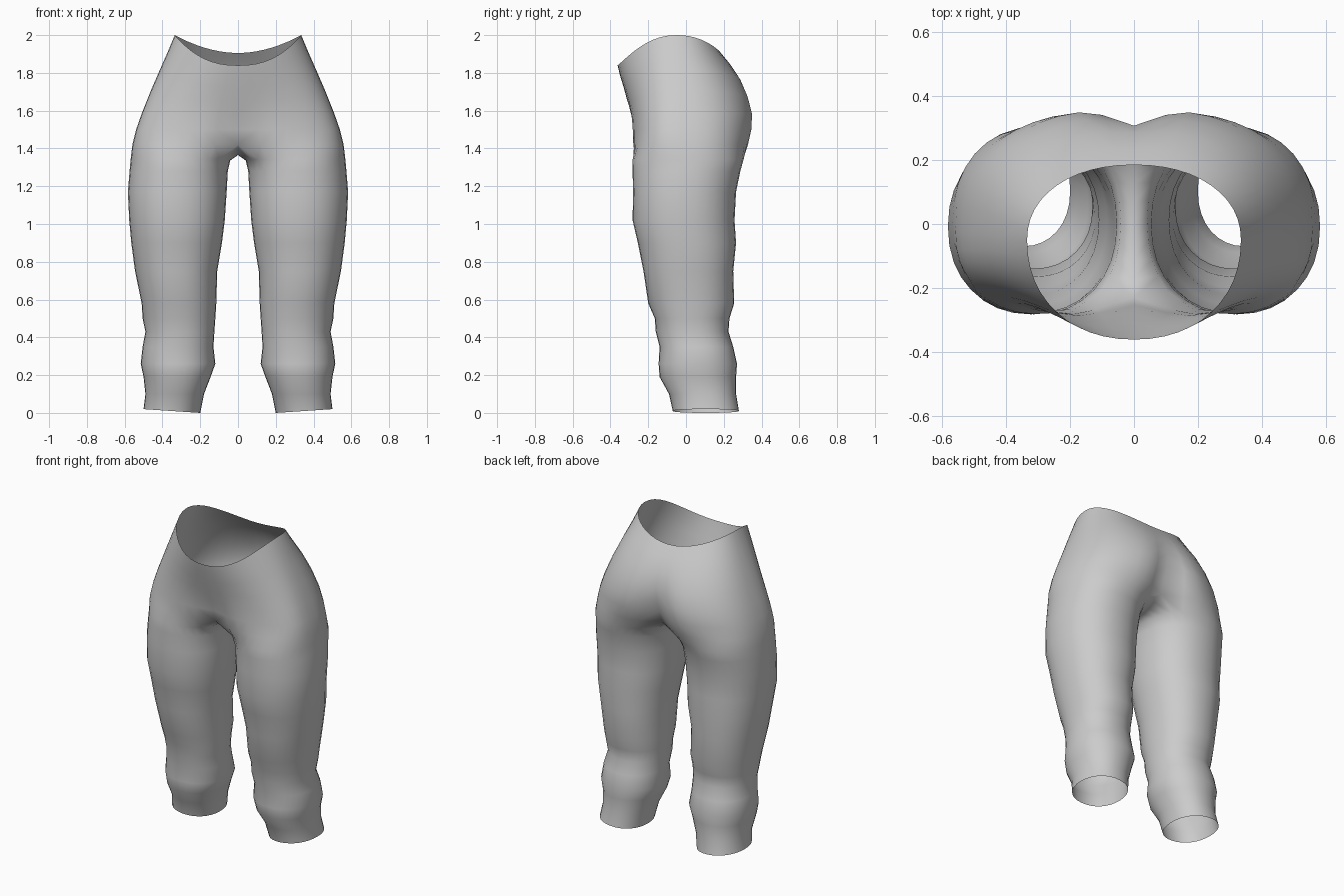
import bpy, bmesh, math

if "Cube" in bpy.data.objects:
    bpy.data.objects.remove(bpy.data.objects["Cube"])

N, INNER = 32, 4            # points per leg ring, half-width of the inseam arc


def spow(v, p):
    return math.copysign(abs(v) ** p, v)


# Leg rings from hem to thigh: z, inner x, outer x, front y, back y
LEG = [
    (0.00, 0.20, 0.50, -0.07, 0.28), (0.10, 0.18, 0.49, -0.09, 0.265),
    (0.19, 0.145, 0.50, -0.14, 0.265), (0.26, 0.12, 0.515, -0.145, 0.27),
    (0.35, 0.13, 0.505, -0.14, 0.25), (0.43, 0.125, 0.49, -0.16, 0.225),
    (0.50, 0.12, 0.505, -0.165, 0.23), (0.58, 0.115, 0.51, -0.20, 0.255),
    (0.75, 0.11, 0.545, -0.225, 0.25), (0.90, 0.085, 0.565, -0.255, 0.265),
    (1.02, 0.07, 0.576, -0.283, 0.257), (1.17, 0.06, 0.583, -0.28, 0.265),
    (1.29, 0.053, 0.575, -0.285, 0.29), (1.34, 0.045, 0.57, -0.287, 0.31),
]

# Hip rings: z, half width, front y, back y, centre y, front dent, back cleft,
# squareness, how far the ring follows the waist curve
HIP = [
    (1.42, 0.562, -0.29, 0.345, -0.03, 0.06, 0.10, 2.7, 0.0),
    (1.50, 0.542, -0.29, 0.363, -0.03, 0.035, 0.09, 2.6, 0.0),
    (1.58, 0.508, -0.295, 0.362, -0.03, 0.015, 0.06, 2.5, 0.1),
    (1.67, 0.462, -0.31, 0.338, -0.03, 0.0, 0.03, 2.4, 0.35),
    (1.76, 0.412, -0.33, 0.295, -0.04, 0.0, 0.01, 2.3, 0.6),
    (1.84, 0.366, -0.35, 0.235, -0.05, 0.0, 0.0, 2.2, 0.85),
    (1.90, 0.335, -0.362, 0.185, -0.05, 0.0, 0.0, 2.15, 1.0),
]


def leg_ring(z, xi, xo, yf, yb):
    pts = []
    for i in range(N):
        a = 2 * math.pi * i / N
        x = (xi + xo) / 2 - (xo - xi) / 2 * spow(math.cos(a), 0.92)
        y = (yf + yb) / 2 - (yb - yf) / 2 * spow(math.sin(a), 0.92)
        tilt = 0.02 * (x - xi) / (xo - xi) if z == 0 else 0
        pts.append((x, y, z + tilt))
    return pts


def hip_arc(z, w, yf, yb, yc, dent, cleft, n, follow):
    pts, steps = [], N - 2 * INNER
    for i in range(steps + 1):
        p = math.pi * (i / steps - 0.5)
        x = w * max(0.0, math.cos(p)) ** (2 / n) if 0 < i < steps else 0.0
        s = abs(math.sin(p)) ** (2 / n)
        fall = math.exp(-(x / 0.09) ** 2)
        if p < 0:
            y = yc + (yf - yc) * s + dent * fall
            rim = 1.84 + 0.16 * (x / w) ** 2.4
        else:
            y = yc + (yb - yc) * s - cleft * fall
            rim = 1.905 + 0.095 * (x / w) ** 1.9
        pts.append((x, y, z + (rim - 1.9) * follow))
    return pts


bm = bmesh.new()


def add(pts):
    return [bm.verts.new(p) for p in pts]


def bridge(a, b, closed=False):
    for i in range(len(a) if closed else len(a) - 1):
        j = (i + 1) % len(a)
        bm.faces.new((a[i], a[j], b[j], b[i]))


# Leg tube
legs = [add(leg_ring(*r)) for r in LEG]
for a, b in zip(legs, legs[1:]):
    bridge(a, b, True)

# Hip and waist shell
hips = [add(hip_arc(*r)) for r in HIP]
for a, b in zip(hips, hips[1:]):
    bridge(a, b)

# Crotch seam running from the back end of the lowest hip arc to its front end
back, front = hips[0][-1], hips[0][0]
seam = [back]
for k in range(1, 2 * INNER):
    t = k / (2 * INNER)
    y = back.co.y + (front.co.y - back.co.y) * t
    seam.append(bm.verts.new((0, y, 1.365 + 0.055 * abs(2 * t - 1) ** 2.5)))
seam.append(front)
top = legs[-1]
bridge([top[k % N] for k in range(-INNER, INNER + 1)], seam)
bridge(top[INNER:N - INNER + 1], hips[0])

# Soften the join between leg and hip
soft = [v for v in legs[-1] + legs[-2] + hips[0][1:-1] + hips[1][1:-1]]
for _ in range(2):
    bmesh.ops.smooth_vert(bm, verts=soft, factor=0.3,
                          use_axis_x=True, use_axis_y=True, use_axis_z=True)

mesh = bpy.data.meshes.new("trousers")
bm.to_mesh(mesh)
bm.free()
trousers = bpy.data.objects.new("trousers", mesh)
bpy.context.collection.objects.link(trousers)

# Plain grey cloth
cloth = bpy.data.materials.new("grey cloth")
cloth.diffuse_color = (0.6, 0.6, 0.6, 1)
cloth.use_nodes = True
cloth.node_tree.nodes["Principled BSDF"].inputs["Base Color"].default_value = cloth.diffuse_color
mesh.materials.append(cloth)

# Other half
mirror = trousers.modifiers.new("mirror", 'MIRROR')
mirror.use_clip = True
mirror.merge_threshold = 0.001
for f in mesh.polygons:
    f.use_smooth = True
